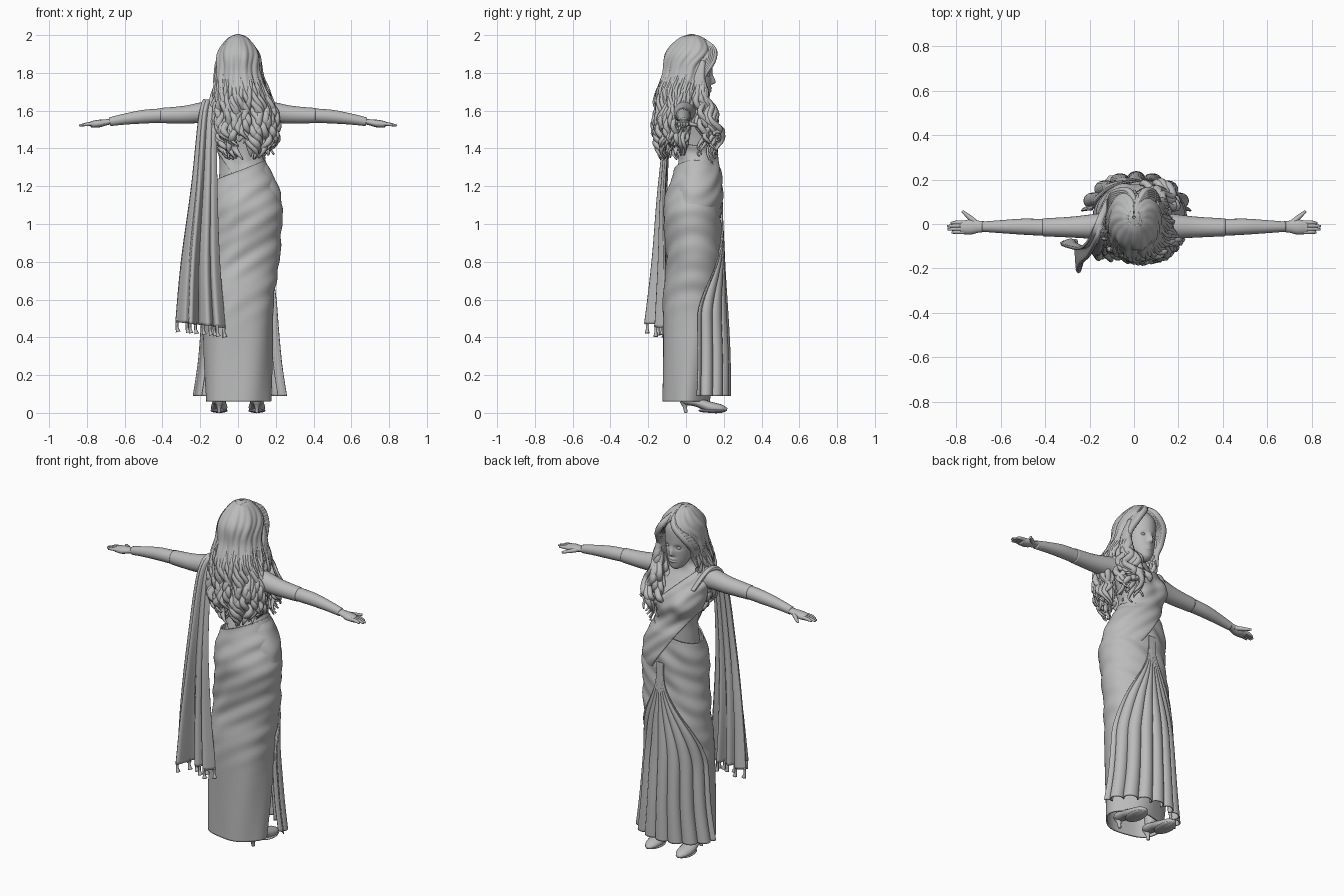
import bpy, bmesh, math, random
from math import sin, cos, pi, radians, exp
from mathutils import Vector

random.seed(4)
cube = bpy.data.objects.get("Cube")
if cube:
    bpy.data.objects.remove(cube)

clay = bpy.data.materials.new("grey clay")
clay.use_nodes = True
clay.diffuse_color = (0.5, 0.5, 0.5, 1)
clay.node_tree.nodes["Principled BSDF"].inputs["Base Color"].default_value = (0.5, 0.5, 0.5, 1)


def finish(bm, name, thick=0.0):
    bmesh.ops.recalc_face_normals(bm, faces=bm.faces)
    mesh = bpy.data.meshes.new(name)
    bm.to_mesh(mesh)
    bm.free()
    mesh.materials.append(clay)
    for p in mesh.polygons:
        p.use_smooth = True
    ob = bpy.data.objects.new(name, mesh)
    bpy.context.collection.objects.link(ob)
    if thick:
        mod = ob.modifiers.new("cloth thickness", "SOLIDIFY")
        mod.thickness = thick
        mod.offset = 0


def spline(rows, t):
    """Smooth curve through rows, t from 0 to 1."""
    f = min(max(t, 0), 0.99999) * (len(rows) - 1)
    i = int(f)
    f -= i
    a, b, c, d = (rows[min(max(i + k, 0), len(rows) - 1)] for k in (-1, 0, 1, 2))
    return [q + f / 2 * (r - p + f * (2 * p - 5 * q + 4 * r - s + f * (3 * (q - r) + s - p)))
            for p, q, r, s in zip(a, b, c, d)]


def smooth(lo, hi, x):
    t = min(max((x - lo) / (hi - lo), 0), 1)
    return t * t * (3 - 2 * t)


def sheet(bm, point, nu, nv, closed=False, caps=False):
    """Grid of quads from point(u, v)."""
    cols = nu if closed else nu + 1
    g = [[bm.verts.new(point(i / nu, j / nv)) for i in range(cols)] for j in range(nv + 1)]
    for j in range(nv):
        for i in range(nu):
            k = (i + 1) % cols
            bm.faces.new((g[j][i], g[j][k], g[j + 1][k], g[j + 1][i]))
    if caps:
        bm.faces.new(g[0])
        bm.faces.new(g[-1])


def ring(row, a, out=0.0):
    """Point on an oval section; angle 0 looks along +y, where the face is."""
    z, cx, cy, rx, ry = row
    return Vector((cx + (rx + out) * sin(a), cy + (ry + out) * cos(a), z))


def loft(rows, relief, nu=96, nv=80, caps=False):
    bm = bmesh.new()

    def point(u, v):
        row, a = spline(rows, v), 2 * pi * u
        return ring(row, a, relief(a, row[0], ring(row, a)))
    sheet(bm, point, nu, nv, True, caps)
    return bm


def cut(bm, co, no):
    bmesh.ops.bisect_plane(bm, geom=bm.verts[:] + bm.edges[:] + bm.faces[:],
                           plane_co=co, plane_no=no, clear_outer=True)


def tube(bm, rows, flat=1.0, sides=12, steps=24):
    """Tapered tube through rows of x, y, z, radius."""
    d = Vector(rows[-1][:3]) - Vector(rows[0][:3])
    up = Vector((0, 1, 0)) if abs(d.z) > abs(d.x) + abs(d.y) else Vector((0, 0, 1))

    def point(u, v):
        x, y, z, r = spline(rows, v)
        tan = Vector(spline(rows, v + .01)[:3]) - Vector(spline(rows, v - .01)[:3])
        side = tan.cross(up).normalized()
        top = side.cross(tan).normalized()
        return Vector((x, y, z)) + r * (side * cos(2 * pi * u) + flat * top * sin(2 * pi * u))
    sheet(bm, point, sides, steps, True, True)


def ball(bm, centre, size):
    made = bmesh.ops.create_uvsphere(bm, u_segments=20, v_segments=12, radius=1)["verts"]
    for v in made:
        v.co = Vector([c + s * k for c, s, k in zip(centre, size, v.co)])


# Torso with bust, shoulders and neck
torso = [(1.1, .03, .035, .14, .11), (1.25, .02, .05, .12, .105), (1.35, .01, .055, .11, .1),
         (1.45, 0, .05, .13, .105), (1.52, 0, .04, .145, .1), (1.58, 0, .02, .15, .08),
         (1.63, 0, .005, .11, .062), (1.67, 0, .015, .06, .05), (1.75, 0, .03, .05, .05)]


def bust(a, z, p):
    if cos(a) < 0:
        return -.012 * exp(-(p.x / .03) ** 2) * smooth(1.6, 1.4, z)
    return .03 * cos(a) * sum(exp(-((p.x - s) / .045) ** 2 - ((z - 1.46) / .05) ** 2) for s in (-.065, .065))


finish(loft(torso, bust, caps=True), "torso")

# Wrapped skirt with sweeping folds
skirt = [(.06, 0, 0, .168, .12), (.3, 0, .015, .178, .135), (.6, .005, .03, .183, .15),
         (.8, .025, .045, .19, .145), (1, .04, .035, .19, .148), (1.1, .04, .035, .185, .15),
         (1.2, .033, .047, .168, .133), (1.28, .025, .055, .138, .118), (1.36, .015, .058, .122, .11)]


def drape(a, z, p):
    upper = smooth(.35, .85, z)
    bend = z - 1.1 * p.x + 2 * p.x * p.x
    sweep = sin(36 * bend + 1.5 * sin(9 * z)) + .6 * sin(67 * (z - .6 * p.x) + 1)
    return .0036 * upper * sweep + .004 * (1 - upper) * sin(5 * a + 4 * z)


wrap = loft(skirt, drape, 120, 120)
cut(wrap, (0, 0, 1.28), (-.4, 0, 1))
finish(wrap, "wrapped_skirt", .008)


# Sash rising out of the hip folds, across the chest to the shoulder
def sash_relief(a, z, p):
    rise = smooth(-.07, .03, p.y) * smooth(1, 1.16, z)
    return bust(a, z, p) - .01 + .02 * rise + .003 * rise * sin(75 * (z + .9 * p.x))


sash = loft(skirt[4:8] + torso[2:-1], sash_relief, 110, 100)
cut(sash, (0, 0, 1.545), (.95, 0, 1))
cut(sash, (0, 0, 1.22), (-1.5, 0, -1))
cut(sash, (0, -.06, 0), (0, -1, 0))
finish(sash, "chest_sash", .006)

# Fan of broad front pleats
pleat_rows = [(.09, .01, .045, .235, .175), (.3, .01, .05, .205, .168), (.6, .01, .05, .187, .157),
              (.8, .025, .05, .188, .147), (1, .035, .04, .185, .148), (1.12, .035, .04, .175, .145)]


def pleat(u, v):
    row = spline(pleat_rows, v)
    spread = radians(7 + 81 * smooth(1.05, .5, row[0]))
    s = 2 * u - 1
    depth = .021 * smooth(1.1, .25, row[0])
    swing = 8 * pi * s + .5 * sin(5 * s)
    return ring(row, spread * (s + .05 * sin(swing)), depth * (cos(swing) - .3) + .006 * smooth(.6, 1, row[0]))


bm = bmesh.new()
sheet(bm, pleat, 150, 60)
finish(bm, "front_pleats", .007)

# Long shawl end hanging behind the shoulder, with tassels
fall = [(-.09, .1, 1.55, .3), (-.13, .0, 1.652, .34), (-.16, -.08, 1.58, .36),
        (-.18, -.12, 1.2, .52), (-.2, -.125, .8, .78), (-.2, -.13, .48, 1)]
folds = [(-.13, .04), (-.07, .05), (-.05, -.085), (-.01, .03), (.04, -.03), (.07, .02), (.09, -.03), (.13, .02)]


def shawl(u, v):
    x, y, z, s = spline(fall, v)
    dx, dy = spline(folds, u)
    return Vector((x + dx * s, y + dy * s * s, z - .03 * u * v))


bm = bmesh.new()
sheet(bm, shawl, 70, 60)
finish(bm, "shawl_end", .014)
bm = bmesh.new()
for i in range(9):
    p = shawl((i + .2) / 8.4, 1)
    tube(bm, [(p.x, p.y, p.z + .01, .009), (p.x, p.y, p.z - .025, .007),
              (p.x + .006, p.y, p.z - .05, .013)], sides=8, steps=6)
finish(bm, "tassels")

# Arms, sleeves and hands
for side, label in ((1, "left"), (-1, "right")):
    def limb(bm, rows, **kw):
        tube(bm, [(side * r[0],) + tuple(r[1:]) for r in rows], **kw)
    bm = bmesh.new()
    limb(bm, [(.08, 0, 1.59, .056), (.18, -.01, 1.59, .052), (.28, -.014, 1.578, .043), (.4, -.015, 1.574, .038),
              (.5, -.012, 1.568, .036), (.6, -.012, 1.555, .029), (.68, -.012, 1.541, .023)], sides=20, steps=40)
    finish(bm, label + "_arm")
    bm = bmesh.new()
    limb(bm, [(.07, 0, 1.588, .058), (.16, -.01, 1.592, .057), (.28, -.014, 1.579, .047),
              (.41, -.015, 1.574, .04)], sides=24)
    finish(bm, label + "_sleeve")
    bm = bmesh.new()
    limb(bm, [(.66, -.012, 1.545, .023), (.7, -.012, 1.538, .027), (.74, -.014, 1.531, .034),
              (.78, -.016, 1.527, .028)], flat=.6)
    for k, reach in enumerate((.825, .84, .838, .82)):
        y = .006 - .014 * k
        limb(bm, [(.755, y, 1.531, .01), (.8, y, 1.528, .0095), (reach, y - .002, 1.521, .005)], sides=8, steps=10)
    limb(bm, [(.705, 0, 1.535, .013), (.74, .03, 1.528, .011), (.772, .058, 1.523, .006)], sides=8, steps=10)
    finish(bm, label + "_hand")

    # Legs and heeled shoes
    x = side * .1
    bm = bmesh.new()
    tube(bm, [(x, .03, .5, .06), (x, .01, .25, .045), (x, .02, .07, .03)])
    finish(bm, label + "_leg")
    bm = bmesh.new()
    tube(bm, [(x, -.03, .065, .018), (x, 0, .066, .036), (x, .06, .055, .036), (x, .13, .03, .044),
              (x, .185, .022, .035), (x, .218, .018, .012)], flat=.65, sides=16)
    tube(bm, [(x, -.01, .06, .024), (x, -.005, .03, .012), (x, 0, 0, .009)], sides=10, steps=8)
    ball(bm, (x, .14, .012), (.046, .075, .012))
    finish(bm, label + "_shoe")

# Head with soft facial features
head = [(1.65, 0, .09, .012, .015), (1.665, 0, .08, .036, .042), (1.7, 0, .065, .058, .064),
        (1.75, 0, .048, .075, .086), (1.82, 0, .04, .084, .1), (1.9, 0, .035, .084, .1), (1.96, 0, .03, .05, .06)]


def face(a, z, p):
    if cos(a) < 0:
        return 0
    nose = .022 * exp(-(p.x / .012) ** 2) * smooth(1.805, 1.75, z) * smooth(1.734, 1.748, z)
    sockets = -.008 * sum(exp(-((p.x - s) / .018) ** 2 - ((z - 1.79) / .014) ** 2) for s in (-.034, .034))
    lips = .007 * exp(-(p.x / .02) ** 2) * (exp(-((z - 1.719) / .006) ** 2) + exp(-((z - 1.704) / .006) ** 2))
    return nose + sockets + lips


finish(loft(head, face, caps=True), "head")
bm = bmesh.new()
for s in (-1, 1):
    ball(bm, (s * .034, .117, 1.788), (.015, .01, .008))
finish(bm, "eyelids")

# Hair shell, open at the face, with a ragged lower edge
hair = [(2, 0, .03, .006, .006), (1.975, 0, .03, .055, .068), (1.9, .003, .026, .105, .13),
        (1.8, .003, .012, .12, .13), (1.7, .015, -.02, .136, .13), (1.6, .03, -.036, .152, .108),
        (1.5, .035, -.04, .152, .108), (1.42, .045, -.045, .125, .095), (1.34, .055, -.045, .085, .065)]


def shell(u, v):
    # the side edges draw back from the face as they fall
    row = spline(hair, v)
    half = 176 - 54 * smooth(1.975, 1.82, row[0])
    a = radians(180 + (2 * u - 1) * half)
    return ring(row, a, .004 * (sin(40 * u + 9 * v) + .6 * sin(95 * u - 7 * v)) * smooth(0, .3, v))


bm = bmesh.new()
sheet(bm, lambda u, v: shell(u, v * (.88 + .06 * sin(31 * u) + .03 * sin(70 * u))), 120, 60)
finish(bm, "hair_shell", .012)

# Loose curls laid over the shell
bm = bmesh.new()
for i in range(64):
    u, end, ph = (i + random.random()) / 64, random.uniform(.76, 1), random.uniform(0, 2 * pi)
    rows = []
    for j in range(25):
        v = .06 + (end - .06) * j / 24
        loose = smooth(.3, .8, v)
        p = shell(min(max(u + .032 * loose * sin(27 * v + ph), 0), 1), v)
        axis = Vector((p.x - .02, p.y + .01, 0)).normalized()
        p += axis * (loose * (.012 + .017 * sin(34 * v + 2 * ph)) - .004 * (1 - loose))
        thick = .008 + .012 * loose
        rows.append((p.x, p.y, p.z, thick * (1 - .75 * smooth(end - .12, end, v))))
    tube(bm, rows, flat=.75, sides=7, steps=50)
finish(bm, "hair_strands")

# Locks swept from the parting over the temples
bm = bmesh.new()
for s in (-1, 1):
    for k in range(6):
        d = .009 * k
        tube(bm, [(.012, .09 - d, 1.977, .01), (.012 + s * .035, .15 - d, 1.925, .017),
                  (s * .085, .145 - d, 1.86, .017), (s * .108, .1 - d, 1.79, .016),
                  (s * .1, .075 - d, 1.73, .013), (s * .115, .06 - d, 1.67, .006)], flat=.7, sides=8)
finish(bm, "temple_locks")

# Curls brought forward over one shoulder
bm = bmesh.new()
for i in range(26):
    ex, ey, ez = random.uniform(.06, .19), random.uniform(.07, .185), random.uniform(1.34, 1.5)
    path = [(.095, .09, 1.86), (.12, .02 + ey * .4, 1.74), (.06 + ex * .5, ey * .75, 1.62), (ex, ey, 1.5), (ex, ey, ez - .02)]
    ph = random.uniform(0, 2 * pi)
    rows = []
    for j in range(21):
        t = j / 20
        x, y, z = spline(path, t)
        w = .018 * smooth(.1, .6, t)
        rows.append((x + w * sin(21 * t + ph), y + w * cos(24 * t + ph), z, .02 * (1 - .75 * smooth(.75, 1, t))))
    tube(bm, rows, flat=.8, sides=7, steps=44)
finish(bm, "forward_curls")
